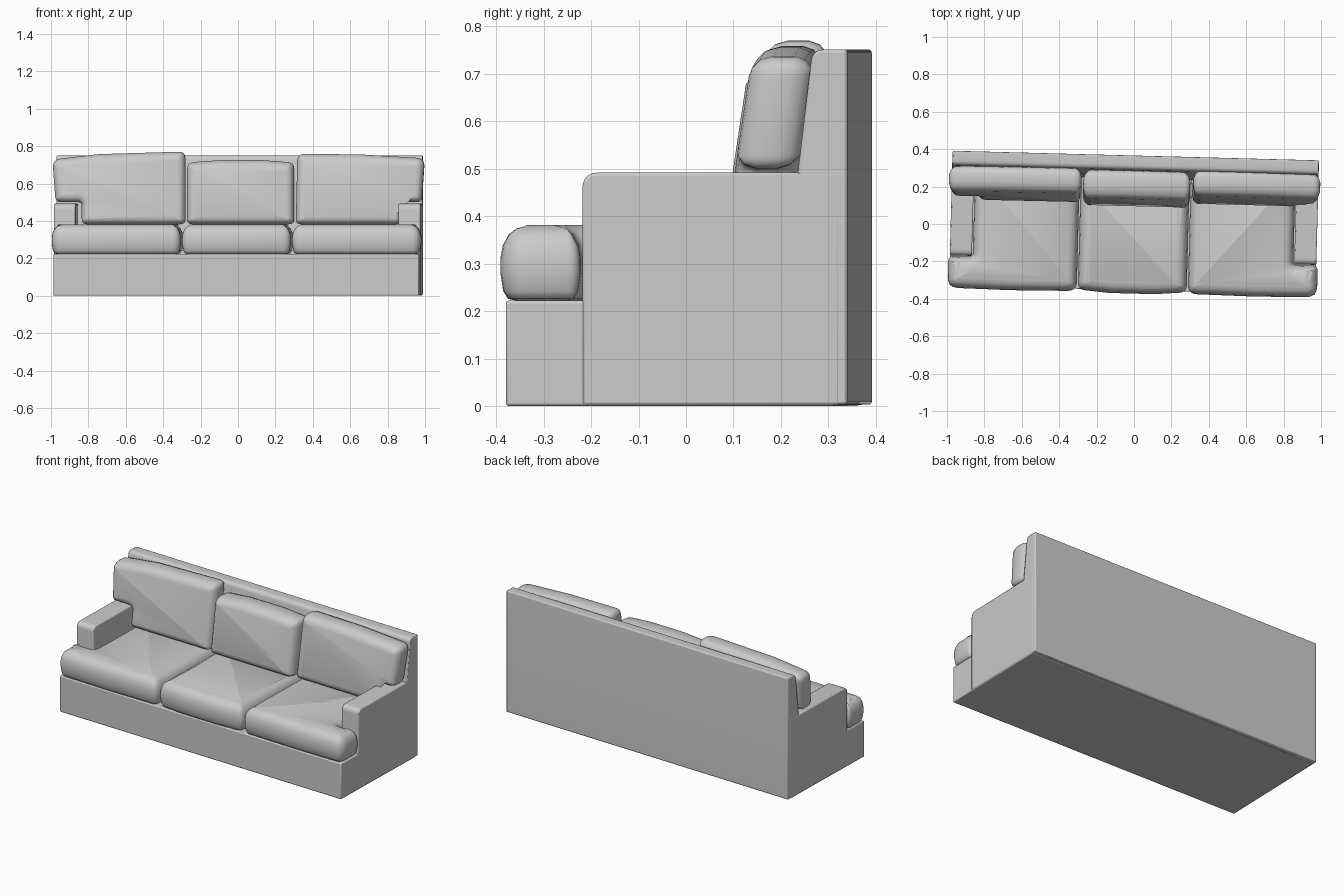
import bpy, bmesh, math
from mathutils import Vector, Matrix

if "Cube" in bpy.data.objects:
    bpy.data.objects.remove(bpy.data.objects["Cube"])

TURN = Matrix.Rotation(-0.0262, 4, 'Z')  # whole sofa sits slightly turned


def finish(name, bm, angle=40, bevel=0):
    bmesh.ops.recalc_face_normals(bm, faces=bm.faces)
    me = bpy.data.meshes.new(name)
    bm.to_mesh(me)
    bm.free()
    ob = bpy.data.objects.new(name, me)
    bpy.context.collection.objects.link(ob)
    ob.matrix_world = TURN
    if bevel:
        mod = ob.modifiers.new("bevel", 'BEVEL')
        mod.width, mod.segments, mod.limit_method = bevel, 2, 'ANGLE'
    bpy.ops.object.select_all(action='DESELECT')
    ob.select_set(True)
    bpy.context.view_layer.objects.active = ob
    bpy.ops.object.shade_smooth_by_angle(angle=math.radians(angle))
    return ob


def rounded(corners, n=5):
    """Outline from (x, y, radius) corners, counter-clockwise."""
    out = []
    for i, (x, y, r) in enumerate(corners):
        p = Vector((x, y))
        if r == 0:
            out.append(p)
            continue
        a = (Vector(corners[i - 1][:2]) - p).normalized() * r
        b = (Vector(corners[(i + 1) % len(corners)][:2]) - p).normalized() * r
        for k in range(n + 1):
            t = k / n
            out.append(p + a * (1 - t) ** 2 + b * t ** 2)
    return out


def inset(pts, d):
    res = []
    for i, p in enumerate(pts):
        e1 = (p - pts[i - 1]).normalized()
        e2 = (pts[(i + 1) % len(pts)] - p).normalized()
        n1, n2 = Vector((-e1.y, e1.x)), Vector((-e2.y, e2.x))
        res.append(p + (n1 + n2) * d / (1 + n1.dot(n2)))
    return res


def loft(name, outline, profile, place):
    """Stack inset copies of an outline: profile holds (inset, depth)."""
    bm = bmesh.new()
    rings = [[bm.verts.new(place(p.x, p.y, h)) for p in inset(outline, d)]
             for d, h in profile]
    m = len(outline)
    for a, b in zip(rings, rings[1:]):
        for i in range(m):
            bm.faces.new((a[i], a[(i + 1) % m], b[(i + 1) % m], b[i]))
    bm.faces.new(rings[0])
    bm.faces.new(rings[-1])
    return finish(name, bm, 50)


def side_panel(name, outline, x0, x1, bevel=0.006):
    """Extrude a (y, z) outline along x."""
    bm = bmesh.new()
    f = bm.faces.new([bm.verts.new((x0, p.x, p.y)) for p in outline])
    g = bmesh.ops.extrude_face_region(bm, geom=[f])
    bmesh.ops.translate(bm, vec=(x1 - x0, 0, 0),
                        verts=[v for v in g['geom'] if isinstance(v, bmesh.types.BMVert)])
    return finish(name, bm, 40, bevel)


def mirror(corners):
    return [(-x, y, r) for x, y, r in reversed(corners)]


# Base, back and arms
side_panel("base", rounded([(-0.354, 0, 0), (0.34, 0, 0), (0.34, 0.222, 0), (-0.354, 0.222, 0)]),
           -0.978, 0.978)
side_panel("back", rounded([(0.23, 0.003, 0), (0.366, 0.003, 0), (0.366, 0.751, 0.008),
                            (0.292, 0.751, 0.025), (0.261, 0.49, 0)]), -0.979, 0.979)
arm = rounded([(-0.193, 0.002, 0), (0.35, 0.002, 0), (0.35, 0.492, 0), (-0.193, 0.492, 0.035)])
for s, label in ((-1, "left"), (1, "right")):
    side_panel(label + "_arm", arm, s * 0.862, s * 0.98)

# Seat cushions, the outer two wrapping in front of the arms
SEAT = [(0.035, 0.222), (0.016, 0.226), (0.006, 0.242), (0.0, 0.28), (0.0, 0.31),
        (0.005, 0.338), (0.017, 0.361), (0.034, 0.374), (0.06, 0.381)]


def seat_at(x, y, z):
    return (x, y, z)


right_seat = [(0.297, -0.366, 0.05), (0.65, -0.371, 0), (0.988, -0.366, 0.06), (0.988, -0.197, 0.03),
              (0.857, -0.197, 0.02), (0.857, 0.25, 0.03), (0.297, 0.25, 0.03)]
mid_seat = [(-0.291, -0.358, 0.04), (-0.12, -0.372, 0), (0.12, -0.372, 0), (0.291, -0.358, 0.04),
            (0.291, 0.25, 0.03), (-0.291, 0.25, 0.03)]
loft("right_seat_cushion", rounded(right_seat), SEAT, seat_at)
loft("middle_seat_cushion", rounded(mid_seat), SEAT, seat_at)
loft("left_seat_cushion", rounded(mirror(right_seat)), SEAT, seat_at)

# Back cushions, leaning, the outer two stepping over the arms
BACK = [(0.045, 0.0), (0.025, 0.004), (0.008, 0.018), (0.0, 0.045), (0.0, 0.09),
        (0.008, 0.113), (0.024, 0.129), (0.05, 0.138)]


def leaning(front, thick=1.0):
    return lambda x, z, h: (x, front + h * thick + (z - 0.38) * 0.15, z)


right_back = [(0.305, 0.382, 0.03), (0.868, 0.382, 0.03), (0.868, 0.500, 0.02), (0.978, 0.500, 0.03),
              (0.993, 0.735, 0.045), (0.65, 0.755, 0), (0.312, 0.759, 0.04)]
left_back = [(-0.84, 0.382, 0.03), (-0.285, 0.382, 0.03), (-0.287, 0.771, 0.04), (-0.75, 0.757, 0),
             (-0.998, 0.728, 0.045), (-0.980, 0.500, 0.03), (-0.84, 0.500, 0.02)]
mid_back = [(-0.277, 0.382, 0.03), (0.297, 0.382, 0.03), (0.295, 0.712, 0.035), (0.12, 0.725, 0),
            (-0.1, 0.725, 0), (-0.277, 0.712, 0.035)]
loft("right_back_cushion", rounded(right_back), BACK, leaning(0.110))
loft("left_back_cushion", rounded(left_back), BACK, leaning(0.103))
loft("middle_back_cushion", rounded(mid_back), BACK, leaning(0.088, 1.12))
